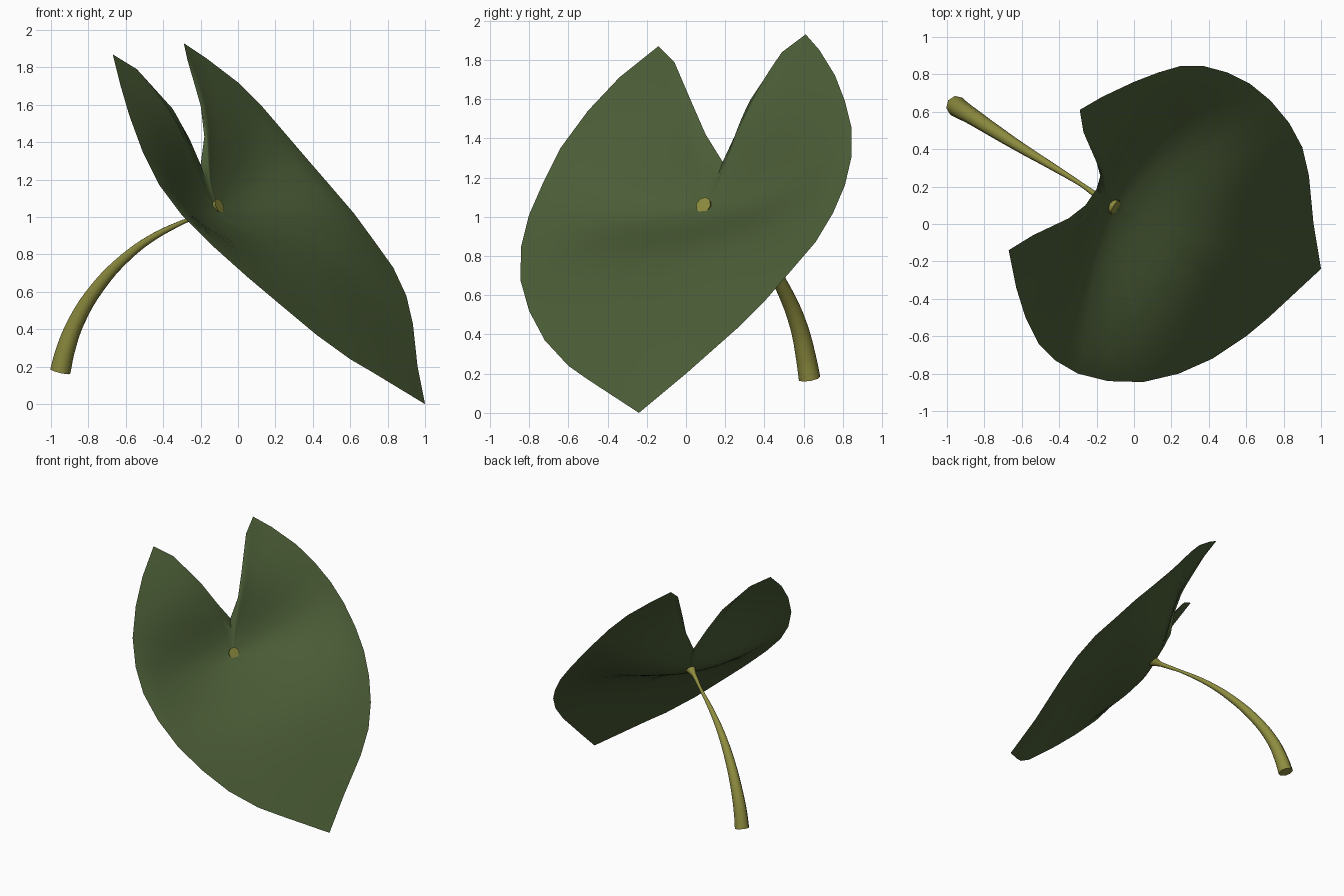
import bpy, bmesh, math
from mathutils import Vector

if "Cube" in bpy.data.objects:
    bpy.data.objects.remove(bpy.data.objects["Cube"])


def material(name, rgb):
    m = bpy.data.materials.new(name)
    m.diffuse_color = (*rgb, 1)
    m.use_nodes = True
    m.node_tree.nodes["Principled BSDF"].inputs["Base Color"].default_value = m.diffuse_color
    return m


def finish(name, bm, mat):
    me = bpy.data.meshes.new(name)
    bm.to_mesh(me)
    bm.free()
    me.materials.append(mat)
    ob = bpy.data.objects.new(name, me)
    bpy.context.collection.objects.link(ob)
    for o in bpy.context.selected_objects:
        o.select_set(False)
    ob.select_set(True)
    bpy.context.view_layer.objects.active = ob
    bpy.ops.object.shade_smooth_by_angle(angle=0.8)


leaf_green = material("leaf green", (0.07, 0.108, 0.037))
stalk_olive = material("stalk olive", (0.27, 0.265, 0.05))

# Leaf frame: stalk joint, blade normal, midrib direction and cross direction
centre = Vector((-0.11, 0.095, 1.05))
tip = Vector((1, -.24, 0))
normal = Vector((0.676, -0.393, 0.625)).normalized()
rib = tip - centre
rib = (rib - normal * rib.dot(normal)).normalized()
cross = normal.cross(rib)
depth = (tip - centre).dot(normal)

# Leaf outline: tip, back lobe, notch, front lobe, back to the tip
outline = [
    (1, -.24, 0), (.96, 0, .2), (.935, .26, .43), (.9, .41, .58), (.83, .54, .73),
    (.73, .66, .87), (.62, .75, 1.02), (.5, .81, 1.16), (.37, .845, 1.31),
    (.25, .845, 1.45), (.13, .81, 1.59), (0, .76, 1.72), (-.17, .68, 1.85),
    (-.29, .61, 1.93), (-.27, .49, 1.84), (-.2, .33, 1.6), (-.18, .257, 1.43),
    (-.2, .187, 1.28), (-.26, .1, 1.42), (-.35, .03, 1.58), (-.54, -.06, 1.79),
    (-.67, -.14, 1.87), (-.63, -.34, 1.71), (-.58, -.5, 1.54), (-.51, -.64, 1.35),
    (-.42, -.73, 1.17), (-.3, -.8, 1.01), (-.14, -.84, .85), (.05, -.845, .68),
    (.24, -.8, .52), (.42, -.72, .37), (.6, -.6, .24), (.72, -.5, .17)]


def height(s, u):
    """Trough across the stalk joint plus a slight swell toward the tip."""
    trough = depth * math.exp(-(s / .38) ** 2) * max(0, 1 - (u / .87) ** 2) ** 1.3
    swell = .04 * math.sin(math.pi * min(s, 1.55) / 1.55) if s > 0 else 0
    return depth - trough + swell


# Leaf blade: outline shrunk in rings toward the joint, lifted by the height rule
bm = bmesh.new()
hub = bm.verts.new(centre)
rings = []
steps = 16
for k in range(1, steps + 1):
    t = k / steps
    ring = []
    for p in outline:
        d = Vector(p) - centre
        s, u, h = d.dot(rib), d.dot(cross), d.dot(normal)
        lift = height(s * t, u * t) + (h - height(s, u)) * t * t
        ring.append(bm.verts.new(centre + (rib * s + cross * u) * t + normal * lift))
    rings.append(ring)
n = len(outline)
for i in range(n):
    j = (i + 1) % n
    bm.faces.new((hub, rings[0][i], rings[0][j]))
    for a, b in zip(rings, rings[1:]):
        bm.faces.new((a[i], b[i], b[j], a[j]))
bm.normal_update()
if sum(f.normal.dot(normal) for f in bm.faces) < 0:
    bmesh.ops.reverse_faces(bm, faces=bm.faces)
finish("leaf_blade", bm, leaf_green)

# Curved stalk, thick at the cut base and thin under the leaf (x, y, z, radius)
path = [(-.95, .63, .175, .056), (-.925, .612, .28, .052), (-.865, .575, .44, .045),
        (-.75, .5, .625, .037), (-.6, .405, .785, .028), (-.45, .315, .895, .02),
        (-.28, .21, .98, .012), (-.16, .125, 1.033, .018), (-.098, .088, 1.06, .043)]
cu = bpy.data.curves.new("stalk_path", 'CURVE')
cu.dimensions = '3D'
cu.bevel_depth = 1.0
cu.bevel_resolution = 2
cu.resolution_u = 4
cu.use_fill_caps = True
sp = cu.splines.new('BEZIER')
sp.bezier_points.add(len(path) - 1)
for q, (x, y, z, r) in zip(sp.bezier_points, path):
    q.co = (x, y, z)
    q.handle_left_type = q.handle_right_type = 'AUTO'
    q.radius = r
helper = bpy.data.objects.new("stalk_path", cu)
bpy.context.collection.objects.link(helper)
bpy.context.view_layer.update()
bm = bmesh.new()
bm.from_mesh(helper.to_mesh())
helper.to_mesh_clear()
bpy.data.objects.remove(helper)
bmesh.ops.remove_doubles(bm, verts=bm.verts, dist=0.0005)
bmesh.ops.recalc_face_normals(bm, faces=bm.faces)
finish("stalk", bm, stalk_olive)
